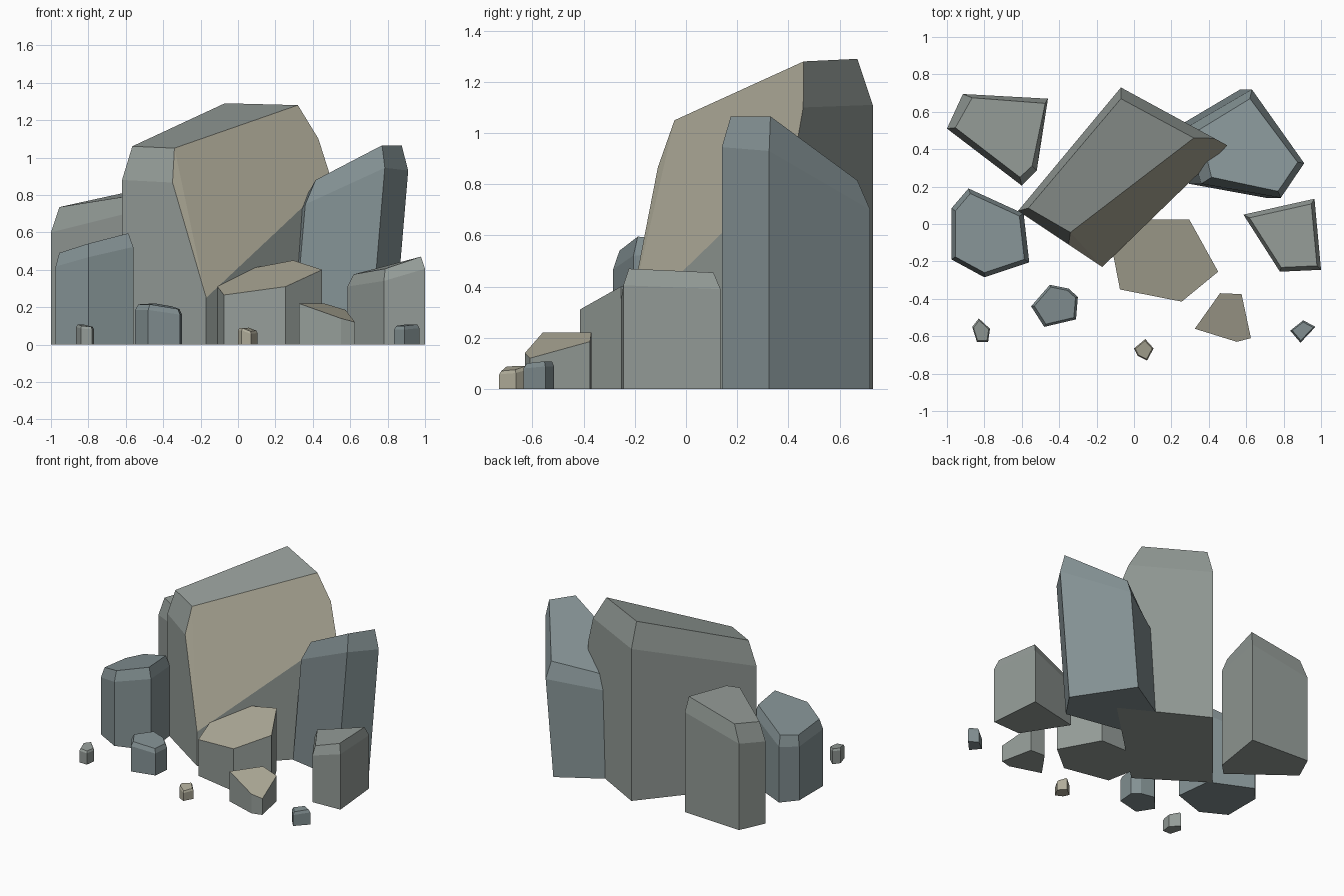
import bpy, bmesh
from mathutils import Vector

if "Cube" in bpy.data.objects:
    bpy.data.objects.remove(bpy.data.objects["Cube"])


def material(name, rgb):
    m = bpy.data.materials.new(name)
    m.diffuse_color = (*rgb, 1)
    m.use_nodes = True
    m.node_tree.nodes["Principled BSDF"].inputs["Base Color"].default_value = m.diffuse_color
    return m


GREY = material("grey_stone", (0.30, 0.335, 0.315))
BLUE = material("blue_stone", (0.23, 0.285, 0.295))
SAND = material("sand_stone", (0.43, 0.41, 0.32))


def finish(name, bm, mats):
    bmesh.ops.recalc_face_normals(bm, faces=bm.faces)
    me = bpy.data.meshes.new(name)
    bm.to_mesh(me)
    bm.free()
    for m in mats:
        me.materials.append(m)
    ob = bpy.data.objects.new(name, me)
    bpy.context.collection.objects.link(ob)
    return ob


def rock(name, rim, mats, scale=0.88, drop=0.07, lean=0.0, cap=None):
    """Prism on the ground with a chamfered, tilted top.
    rim: (x, y, top height) per corner; cap: explicit top corners."""
    n = len(rim)
    cx = sum(p[0] for p in rim) / n
    cy = sum(p[1] for p in rim) / n
    rings = [[(x - lean * z, y, 0) for x, y, z in rim],
             [(x, y, z - drop) for x, y, z in rim]]
    if cap:
        rings.append(cap)
    elif scale < 1:
        rings.append([(cx + (x - cx) * scale, cy + (y - cy) * scale, z) for x, y, z in rim])
    bm = bmesh.new()
    vs = [[bm.verts.new(p) for p in r] for r in rings]
    for a, b in zip(vs, vs[1:]):
        for i in range(n):
            j = (i + 1) % n
            bm.faces.new((a[i], a[j], b[j], b[i]))
    bm.faces.new(vs[0][::-1])
    top = bm.faces.new(vs[-1])
    top.material_index = len(mats) - 1
    return finish(name, bm, mats)


# Large central slab with a slanted sand-coloured cut
bm = bmesh.new()
for p in [(-.07, .73, 0), (-.62, .07, 0), (-.17, -.23, 0), (.50, .42, 0),
          (-.07, .73, 1.11), (-.62, .07, .88), (-.35, -.11, .866), (-.17, -.23, .25),
          (.50, .42, .88), (.43, .458, 1.10),
          (-.07, .67, 1.29), (-.565, .085, 1.06), (-.34, -.045, 1.05), (.32, .46, 1.28)]:
    bm.verts.new(p)
bmesh.ops.convex_hull(bm, input=bm.verts)
bmesh.ops.dissolve_limit(bm, angle_limit=0.12, verts=bm.verts, edges=bm.edges)
bm.normal_update()
cut = Vector((.51, -.81, .29)).normalized()
for f in bm.faces:
    if f.normal.dot(cut) > 0.97:
        f.material_index = 1
finish("main_slab", bm, [GREY, SAND])

# Leaning tall rock at the back right
rock("back_right_rock",
     [(.36, .215, .87), (.785, .14, 1.065), (.91, .325, 1.05), (.63, .72, .82), (.27, .51, .745)],
     [BLUE], drop=0.12, lean=0.075,
     cap=[(.415, .25, .88), (.77, .175, 1.065), (.875, .33, 1.065), (.62, .67, .815), (.35, .505, .735)])

# Rocks on the left
rock("back_left_rock",
     [(-1, .51, .6), (-.6, .205, .70), (-.52, .285, .72), (-.46, .67, .73), (-.915, .695, .63)],
     [GREY], drop=0,
     cap=[(-.955, .515, .735), (-.61, .25, .79), (-.545, .31, .81), (-.475, .645, .84), (-.865, .675, .755)])
rock("front_left_rock",
     [(-.975, -.19, .49), (-.80, -.285, .54), (-.56, -.205, .595), (-.59, .055, .585),
      (-.885, .19, .48), (-.975, .085, .465)], [BLUE], scale=0.89, drop=0.073)

# Rock on the right
rock("right_rock", [(.585, .05, .375), (.78, -.255, .405), (1, -.245, .47), (.965, .135, .455)],
     [GREY], scale=0.87, drop=0.065)

# Flat-topped stones with sand-coloured tops
rock("front_step_stone",
     [(-.11, -.17, .31), (-.075, -.35, .265), (.255, -.415, .31), (.45, -.255, .40),
      (.295, .025, .45), (.085, .025, .41)], [GREY, SAND], scale=1, drop=0)
rock("front_wedge_stone",
     [(.325, -.56, .22), (.55, -.63, .14), (.625, -.61, .12), (.575, -.375, .185), (.46, -.37, .22)],
     [GREY, SAND], scale=1, drop=0)

# Small stones and pebbles
rock("small_stone",
     [(-.55, -.44, .215), (-.48, -.55, .215), (-.31, -.51, .19), (-.30, -.39, .19),
      (-.35, -.345, .205), (-.45, -.325, .22)], [BLUE], scale=0.88, drop=0.03)
rock("left_pebble",
     [(-.865, -.55, .108), (-.84, -.63, .1), (-.78, -.63, .095), (-.77, -.56, .095), (-.83, -.505, .108)],
     [GREY], scale=0.85, drop=0.014)
rock("sand_pebble",
     [(0, -.665, .088), (.02, -.705, .088), (.07, -.73, .07), (.105, -.665, .075), (.06, -.615, .09)],
     [SAND], scale=0.85, drop=0.013)
rock("right_pebble",
     [(.835, -.57, .1), (.89, -.635, .1), (.97, -.55, .108), (.905, -.515, .108)],
     [BLUE], scale=0.82, drop=0.02)
